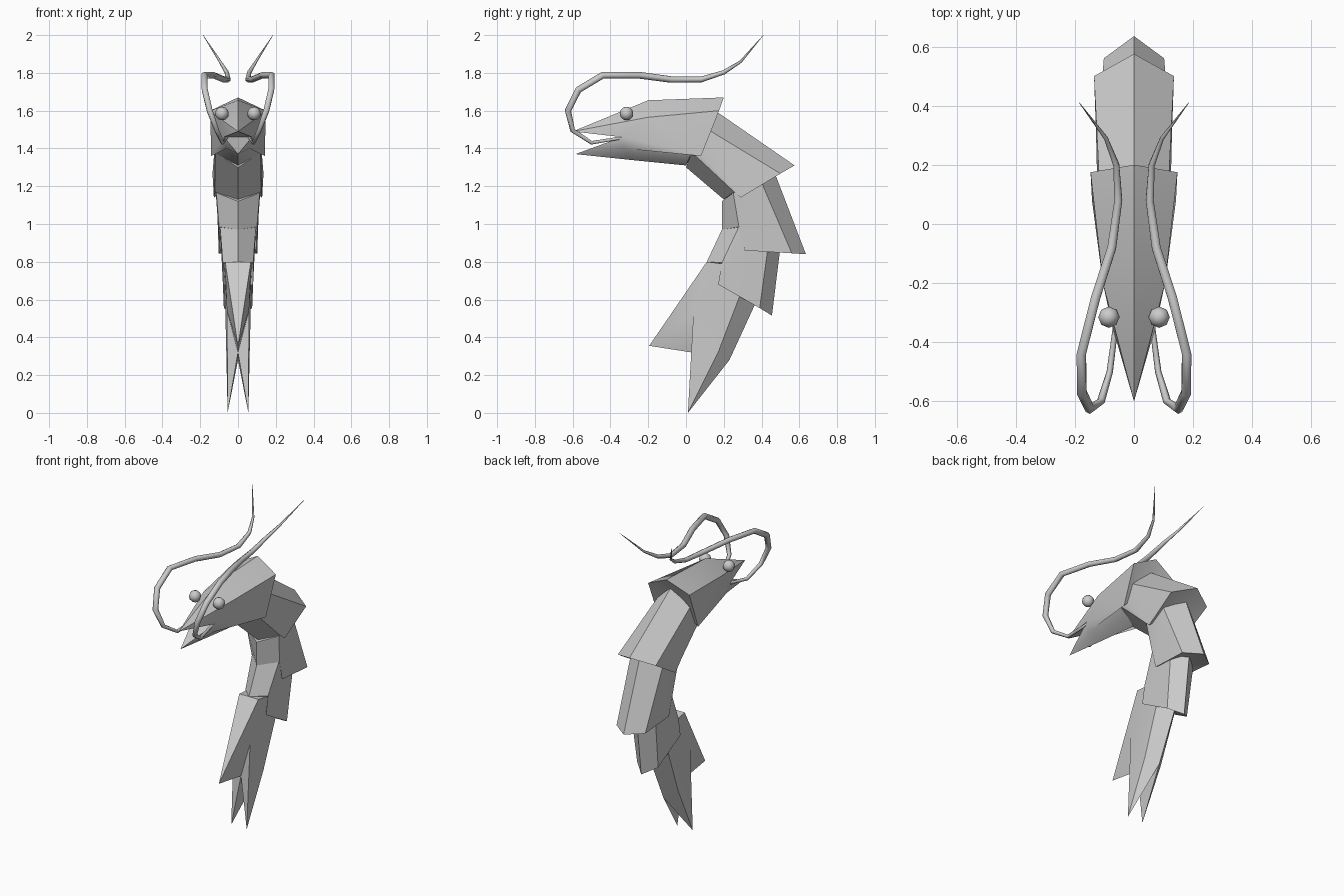
import bpy, bmesh, math

if "Cube" in bpy.data.objects:
    bpy.data.objects.remove(bpy.data.objects["Cube"])

def finish(name, bm, angle=35):
    bmesh.ops.remove_doubles(bm, verts=bm.verts, dist=0.0005)
    bmesh.ops.triangulate(bm, faces=[f for f in bm.faces if len(f.verts) > 4])
    bmesh.ops.recalc_face_normals(bm, faces=bm.faces)
    me = bpy.data.meshes.new(name)
    bm.to_mesh(me)
    bm.free()
    ob = bpy.data.objects.new(name, me)
    bpy.context.collection.objects.link(ob)
    bpy.ops.object.select_all(action='DESELECT')
    bpy.context.view_layer.objects.active = ob
    ob.select_set(True)
    bpy.ops.object.shade_smooth_by_angle(angle=math.radians(angle))
    return ob

def both_sides(bm, faces):
    """Add each polygon and its mirror image across x = 0."""
    for s in (1, -1):
        for f in faces:
            bm.faces.new([bm.verts.new((s * x, y, z)) for x, y, z in f])

def shell(front, rear):
    """Half-ring loft: faces between matching points, plus end-cap strips."""
    faces = [[front[i], front[i + 1], rear[i + 1], rear[i]] for i in range(len(front) - 1)]
    return faces

def cap(ring):
    """Half cap split into strips toward the centre plane."""
    a, b = ring[0], ring[-1]
    mid = (0, (a[1] + b[1]) / 2, (a[2] + b[2]) / 2)
    return [[ring[i], ring[i + 1], mid] for i in range(len(ring) - 1)]

# overlapping body segments: half rings run ridge, shoulder, flap, notch, belly
segments = {
    "body_segment_1": (
        [(0, .14, 1.61), (.115, .10, 1.51), (.122, .04, 1.40), (.12, .03, 1.38), (0, .0, 1.30)],
        [(0, .575, 1.31), (.135, .50, 1.267), (.128, .29, 1.14), (.122, .255, 1.17), (0, .20, 1.13)]),
    "body_segment_2": (
        [(0, .47, 1.27), (.115, .40, 1.22), (.118, .27, 1.17), (.115, .25, 1.165), (0, .19, 1.12)],
        [(0, .635, .84), (.102, .56, .845), (.096, .31, .86), (.1, .28, .985), (0, .19, .97)]),
    "body_segment_3": (
        [(0, .50, .88), (.088, .44, .92), (.095, .30, .98), (.095, .28, .985), (0, .19, .97)],
        [(0, .455, .515), (.075, .39, .555), (.08, .17, .68), (.08, .19, .795), (0, .11, .80)]),
}
for name, (front, rear) in segments.items():
    bm = bmesh.new()
    both_sides(bm, shell(front, rear) + cap(front) + cap(rear))
    finish(name, bm)

# head with pointed snout, open mouth and lower jaw
rear = [(0, .20, 1.67), (.147, .175, 1.60), (.142, .08, 1.36), (.13, .03, 1.38), (0, .0, 1.31)]
front = [(0, -.20, 1.655), (.105, -.20, 1.565), (.075, -.34, 1.46), (.06, -.33, 1.40), (0, -.30, 1.34)]
snout, jaw, throat = (0, -.60, 1.49), (0, -.585, 1.37), (0, -.33, 1.46)
corner = front[2]
bm = bmesh.new()
both_sides(bm, shell(front, rear) + cap(rear) + [
    [front[0], front[1], snout], [front[1], corner, snout],
    [corner, throat, snout], [corner, throat, jaw],
    [corner, front[3], jaw], [front[3], front[4], jaw]])
finish("head", bm)

# tail: keel fin in front, two pointed blades behind
ridge, ridge_end = (0, .40, .65), (0, .23, .28)
side, crotch, blade_tip = (.07, .30, .66), (.058, .04, .54), (.055, .01, .0)
low, belly = (.074, .19, .79), (.068, .11, .80)
top_mid, keel_tip, keel_back = (0, .11, .80), (0, -.195, .355), (0, .03, .32)
mid_out = (.062, .17, .32)
bm = bmesh.new()
both_sides(bm, [
    [ridge, side, mid_out, ridge_end], [ridge_end, mid_out, blade_tip],
    [side, low, crotch, mid_out], [mid_out, crotch, blade_tip],
    [low, belly, crotch], [belly, keel_tip, crotch], [top_mid, belly, keel_tip],
    [crotch, keel_tip, keel_back], [crotch, keel_back, blade_tip],
    [keel_back, ridge_end, blade_tip],
    [ridge, side, top_mid], [side, low, top_mid], [low, belly, top_mid]])
finish("tail", bm)

# eyes and antennae
path = [(.06, -.33, 1.458, .5), (.082, -.50, 1.43, .6), (.112, -.60, 1.495, .75), (.15, -.625, 1.60, .95),
        (.176, -.57, 1.71, 1), (.178, -.44, 1.788, 1), (.13, -.25, 1.788, 1), (.075, -.08, 1.765, .95),
        (.053, .08, 1.765, .85), (.06, .20, 1.803, .65), (.095, .29, 1.86, .4), (.185, .41, 2.0, .05)]
for s, label in ((1, "right"), (-1, "left")):
    bm = bmesh.new()
    bmesh.ops.create_uvsphere(bm, u_segments=8, v_segments=6, radius=.036)
    bmesh.ops.translate(bm, verts=bm.verts, vec=(s * .085, -.315, 1.585))
    finish("eye_" + label, bm, 60)

    cu = bpy.data.curves.new("antenna_" + label, 'CURVE')
    cu.dimensions = '3D'
    cu.bevel_depth = .018
    cu.bevel_resolution = 1
    cu.use_fill_caps = True
    sp = cu.splines.new('POLY')
    sp.points.add(len(path) - 1)
    for p, (x, y, z, r) in zip(sp.points, path):
        p.co = (s * x, y, z, 1)
        p.radius = r
    sp.use_smooth = True
    bpy.context.collection.objects.link(bpy.data.objects.new("antenna_" + label, cu))
